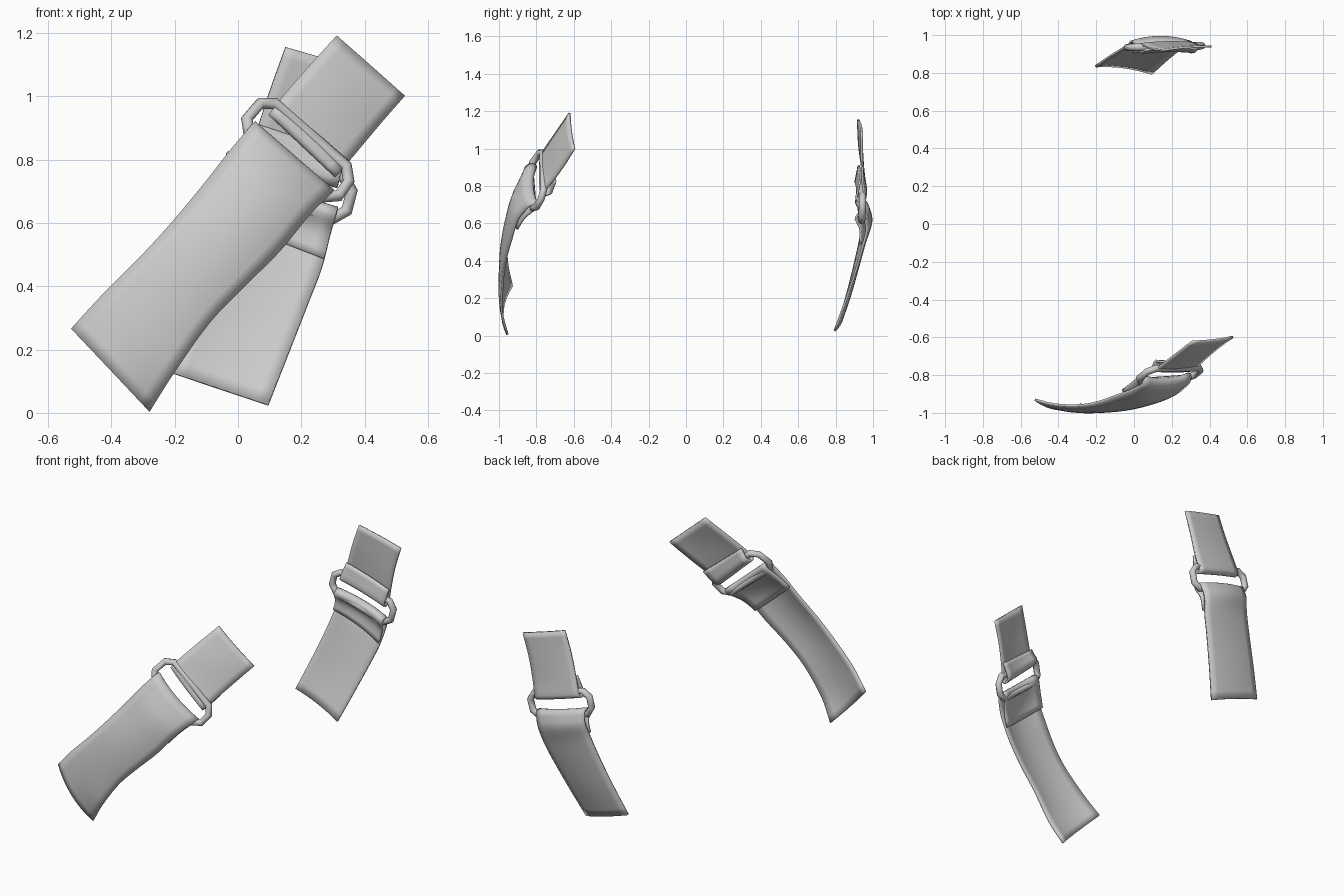
import bpy, bmesh
from math import sin, cos, pi
from mathutils import Vector

if "Cube" in bpy.data.objects:
    bpy.data.objects.remove(bpy.data.objects["Cube"])

grey = bpy.data.materials.new("mid_grey")
grey.diffuse_color = (0.6, 0.6, 0.6, 1)
grey.use_nodes = True
grey.node_tree.nodes["Principled BSDF"].inputs["Base Color"].default_value = grey.diffuse_color

COLS, STEPS = 8, 4      # faces across the width, steps between profile rows


def finish(obj, angle):
    bpy.ops.object.select_all(action='DESELECT')
    obj.select_set(True)
    bpy.context.view_layer.objects.active = obj
    bpy.ops.object.shade_smooth_by_angle(angle=angle)


def smooth_path(pts):
    """Catmull-Rom path through the points."""
    p = [pts[0] * 2 - pts[1]] + pts + [pts[-1] * 2 - pts[-2]]
    out = []
    for i in range(1, len(p) - 2):
        a, b, c, d = p[i - 1:i + 3]
        for s in range(STEPS):
            t = s / STEPS
            out.append(0.5 * (2 * b + (c - a) * t + (2 * a - 5 * b + 4 * c - d) * t * t
                              + (3 * b - a - 3 * c + d) * t ** 3))
    return out + [pts[-1]]


def strap(name, rows, inward, radius, flap):
    """Band from its free end to a fold round the bar, with a short flap inside."""
    inward = Vector((0, inward, 0))
    columns = []
    for k in range(COLS + 1):
        u = k / COLS
        pts = []
        for left, right, mid_y in rows:
            p = Vector(left).lerp(Vector(right), u)
            p.y += 4 * u * (1 - u) * (mid_y - (left[1] + right[1]) / 2)
            pts.append(p)
        along = (pts[-1] - pts[-2]).normalized()
        pts[-1] = pts[-1] - along * radius
        outer = smooth_path(pts)
        centre = pts[-1] + inward * radius
        fold = [centre + radius * (along * sin(a) - inward * cos(a))
                for a in (pi * j / 8 for j in range(1, 9))]
        inner = [outer[-1 - j] + inward * (2 * radius + (0.017 - 2 * radius) * j / flap)
                 for j in range(1, flap + 1)]
        columns.append(outer + fold + inner)
    bm = bmesh.new()
    grid = [[bm.verts.new(p) for p in col] for col in columns]
    for a, b in zip(grid, grid[1:]):
        for i in range(len(a) - 1):
            bm.faces.new((a[i], b[i], b[i + 1], a[i + 1]))
    bmesh.ops.recalc_face_normals(bm, faces=bm.faces)
    mesh = bpy.data.meshes.new(name)
    bm.to_mesh(mesh)
    bm.free()
    obj = bpy.data.objects.new(name, mesh)
    bpy.context.collection.objects.link(obj)
    mesh.materials.append(grey)
    mod = obj.modifiers.new("thickness", 'SOLIDIFY')
    mod.thickness = 0.012
    mod.offset = 0
    finish(obj, 0.8)


def ring(name, corners, cut=0.035, depth=0.019):
    """Four-sided loop of round bar with clipped corners."""
    c = [Vector(p) for p in corners]
    pts = []
    for i, p in enumerate(c):
        for q in (c[i - 1], c[(i + 1) % 4]):
            pts.append(p + (q - p).normalized() * cut)
    curve = bpy.data.curves.new(name, 'CURVE')
    curve.dimensions = '3D'
    curve.bevel_depth = depth
    curve.bevel_resolution = 2
    spline = curve.splines.new('POLY')
    spline.points.add(len(pts) - 1)
    for sp, p in zip(spline.points, pts):
        sp.co = (*p, 1)
    spline.use_cyclic_u = True
    obj = bpy.data.objects.new(name, curve)
    bpy.context.collection.objects.link(obj)
    curve.materials.append(grey)
    bpy.ops.object.select_all(action='DESELECT')
    obj.select_set(True)
    bpy.context.view_layer.objects.active = obj
    bpy.ops.object.convert(target='MESH')
    finish(bpy.context.view_layer.objects.active, 0.9)


# Front: long lower band, short upper band and the ring joining them
strap("front_lower_strap", [
    ((-.525, -.93, .265), (-.28, -.955, .005), -.98),
    ((-.42, -.955, .38), (-.20, -.985, .13), -.993),
    ((-.30, -.96, .50), (-.09, -.98, .285), -.993),
    ((-.20, -.945, .61), (.02, -.965, .40), -.983),
    ((-.10, -.91, .73), (.13, -.935, .51), -.96),
    ((-.03, -.885, .82), (.22, -.90, .62), -.93),
    ((.05, -.85, .917), (.30, -.835, .70), -.865)], 1, .027, 6)
strap("front_upper_strap", [
    ((.31, -.622, 1.19), (.525, -.597, 1.0), -.615),
    ((.22, -.69, 1.09), (.45, -.65, .915), -.685),
    ((.15, -.745, 1.01), (.375, -.715, .825), -.74),
    ((.10, -.785, .945), (.31, -.785, .748), -.79)], 1, .025, 4)
ring("front_ring", [(.008, -.835, .905), (.09, -.765, 1.0),
                    (.368, -.76, .757), (.30, -.815, .66)])

# Back: the same set, curving the other way
strap("back_lower_strap", [
    ((-.205, .835, .125), (.095, .795, .025), .83),
    ((-.14, .88, .29), (.16, .855, .19), .885),
    ((-.075, .92, .46), (.225, .91, .355), .93),
    ((-.035, .945, .58), (.265, .94, .46), .96),
    ((-.015, .965, .66), (.29, .965, .56), .99),
    ((.0, .955, .735), (.315, .955, .645), .975)], -1, .025, 7)
strap("back_upper_strap", [
    ((.15, .92, 1.155), (.41, .94, 1.08), .935),
    ((.105, .925, 1.03), (.37, .94, .95), .94),
    ((.065, .94, .91), (.34, .945, .82), .95),
    ((.03, .955, .80), (.315, .96, .715), .965)], -1, .023, 4)
ring("back_ring", [(-.045, .935, .72), (-.012, .935, .845),
                   (.368, .945, .735), (.335, .94, .605)])
